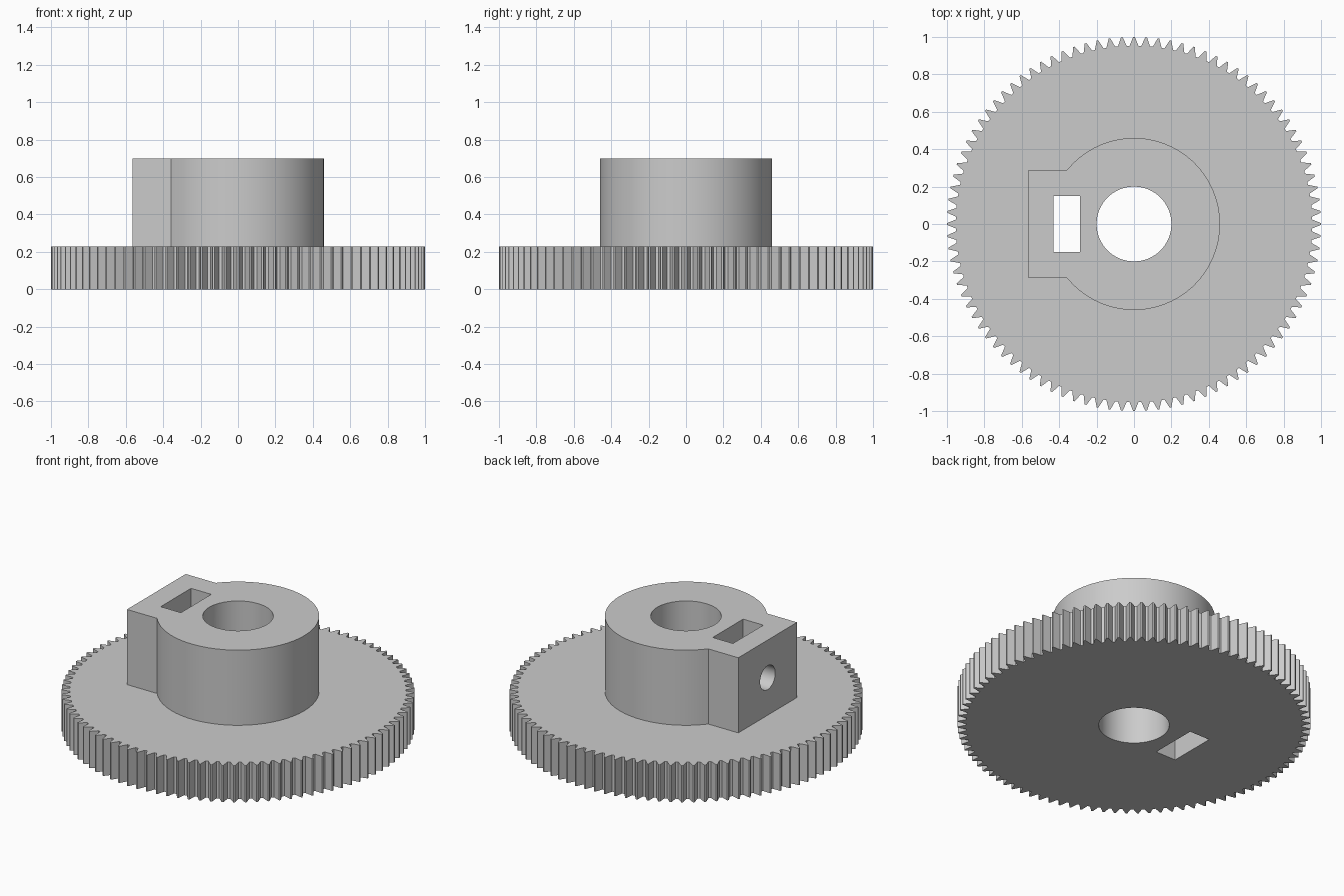
import bpy, bmesh, math
from mathutils import Matrix

cube = bpy.data.objects.get("Cube")
if cube:
    bpy.data.objects.remove(cube, do_unlink=True)

TEETH = 96
TIP, ROOT = 1.0, 0.953
GEAR_TOP, HUB_TOP = 0.23, 0.70
HUB_R, BORE_R = 0.46, 0.20
BLOCK_X, BLOCK_Y = -0.565, 0.29

grey = bpy.data.materials.new("plain grey")
grey.use_nodes = True
grey.diffuse_color = (0.6, 0.6, 0.6, 1)
grey.node_tree.nodes["Principled BSDF"].inputs["Base Color"].default_value = (0.6, 0.6, 0.6, 1)


def prism(name, outline, z0, z1):
    """Extrude a flat outline between two heights."""
    bm = bmesh.new()
    base = bm.faces.new([bm.verts.new((x, y, z0)) for x, y in outline])
    top = bmesh.ops.extrude_face_region(bm, geom=[base])["geom"]
    bmesh.ops.translate(bm, vec=(0, 0, z1 - z0),
                        verts=[g for g in top if isinstance(g, bmesh.types.BMVert)])
    bmesh.ops.recalc_face_normals(bm, faces=bm.faces)
    mesh = bpy.data.meshes.new(name)
    bm.to_mesh(mesh)
    bm.free()
    mesh.materials.append(grey)
    obj = bpy.data.objects.new(name, mesh)
    bpy.context.collection.objects.link(obj)
    return obj


def polar(r, a):
    return (r * math.cos(a), r * math.sin(a))


def circle(r, n):
    return [polar(r, 2 * math.pi * i / n) for i in range(n)]


def combine(target, other, operation):
    """Apply a boolean and discard the helper."""
    mod = target.modifiers.new("combine", 'BOOLEAN')
    mod.operation, mod.object, mod.solver = operation, other, 'EXACT'
    bpy.context.view_layer.objects.active = target
    bpy.ops.object.modifier_apply(modifier=mod.name)
    bpy.data.objects.remove(other, do_unlink=True)


# Toothed disc: narrow tips, slightly wider valleys
pitch = 2 * math.pi / TEETH
teeth = []
for i in range(TEETH):
    for r, offset in ((TIP, -0.07), (TIP, 0.07), (ROOT, 0.38), (ROOT, 0.62)):
        teeth.append(polar(r, (i + offset) * pitch))
gear = prism("gear_with_hub", teeth, 0, GEAR_TOP)

# Round hub with a square clamp block on its right side
corner = math.pi - math.asin(BLOCK_Y / HUB_R)
steps = 48
hub_outline = [polar(HUB_R, -corner + 2 * corner * i / steps) for i in range(steps + 1)]
hub_outline += [(BLOCK_X, BLOCK_Y), (BLOCK_X, -BLOCK_Y)]
combine(gear, prism("hub", hub_outline, GEAR_TOP / 2, HUB_TOP), 'UNION')

# Shaft bore and nut slot, both right through
combine(gear, prism("bore_cutter", circle(BORE_R, 64), -0.1, 1), 'DIFFERENCE')
slot = [(-0.43, -0.15), (-0.29, -0.15), (-0.29, 0.15), (-0.43, 0.15)]
combine(gear, prism("slot_cutter", slot, -0.1, 1), 'DIFFERENCE')

# Set screw hole from the block face into the bore
screw = prism("screw_cutter", circle(0.075, 32), 0.1, 0.7)
screw.data.transform(Matrix.Translation((0, 0, (GEAR_TOP + HUB_TOP) / 2))
                     @ Matrix.Rotation(-math.pi / 2, 4, 'Y'))
combine(gear, screw, 'DIFFERENCE')

# Smooth round walls, crisp edges
bpy.ops.object.select_all(action='DESELECT')
gear.select_set(True)
bpy.context.view_layer.objects.active = gear
bpy.ops.object.shade_smooth_by_angle(angle=math.radians(25))
